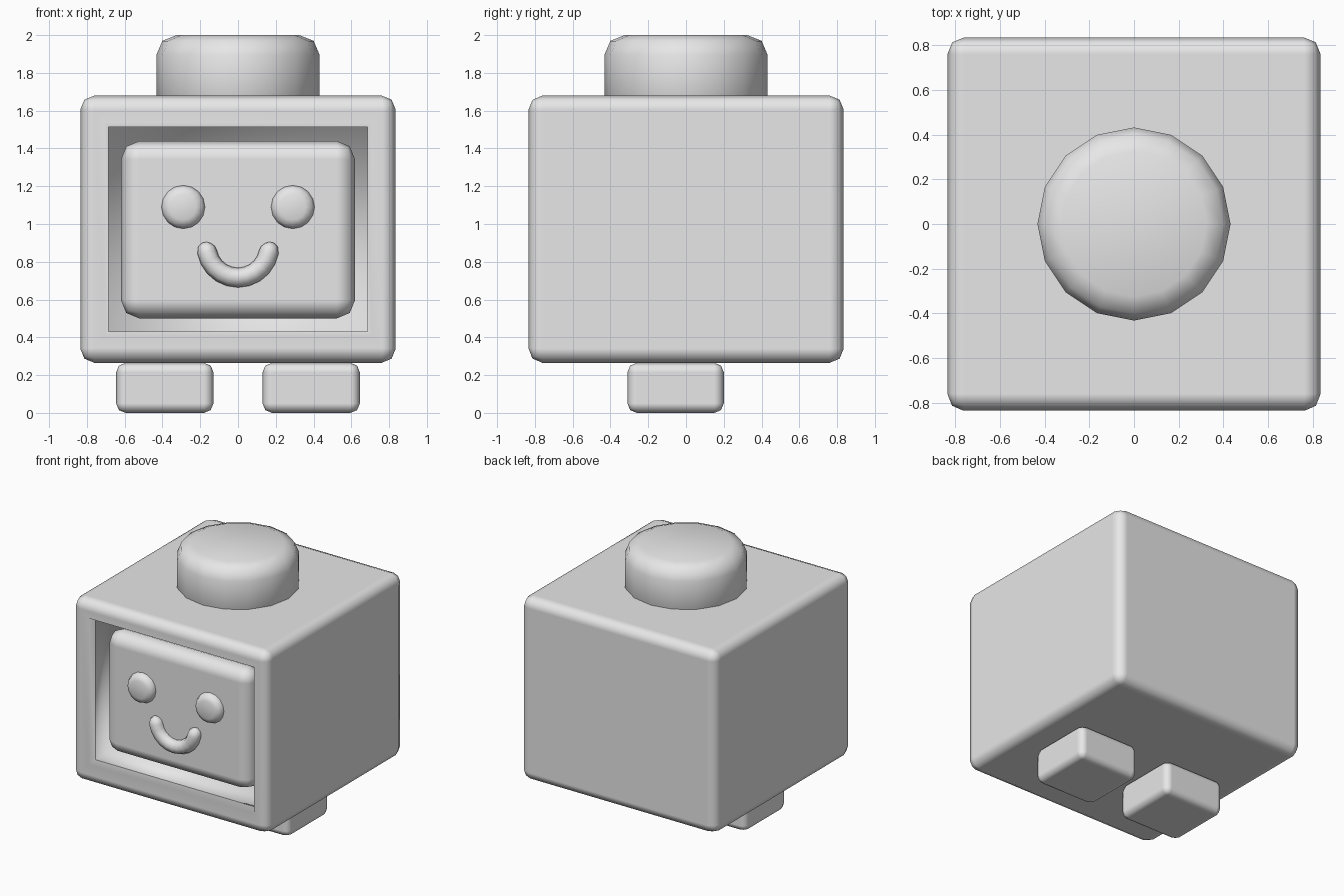
import bpy, bmesh, math
from mathutils import Matrix, Vector

cube = bpy.data.objects.get("Cube")
if cube:
    bpy.data.objects.remove(cube, do_unlink=True)

# Single light grey material
grey = bpy.data.materials.new("light_grey")
grey.use_nodes = True
COLOUR = (0.8, 0.8, 0.8, 1.0)
grey.diffuse_color = COLOUR
grey.node_tree.nodes["Principled BSDF"].inputs["Base Color"].default_value = COLOUR


def finish(name, bm, width, harden=True, weighted=False):
    """Turn a bmesh into a smooth-shaded object with a two-step rounded bevel."""
    mesh = bpy.data.meshes.new(name)
    bmesh.ops.recalc_face_normals(bm, faces=bm.faces)
    for f in bm.faces:
        f.smooth = True
    bm.to_mesh(mesh)
    bm.free()
    mesh.materials.append(grey)
    obj = bpy.data.objects.new(name, mesh)
    bpy.context.collection.objects.link(obj)
    bevel = obj.modifiers.new("rounded_edges", 'BEVEL')
    bevel.width = width
    bevel.segments = 2
    bevel.limit_method = 'WEIGHT' if weighted else 'ANGLE'
    bevel.harden_normals = harden
    return obj


def box_bmesh(lo, hi):
    lo, hi = Vector(lo), Vector(hi)
    bm = bmesh.new()
    mat = Matrix.Translation((lo + hi) / 2) @ Matrix.Diagonal((*(hi - lo), 1))
    bmesh.ops.create_cube(bm, size=1, matrix=mat)
    return bm


def disc(name, radius, depth, matrix, width):
    bm = bmesh.new()
    bmesh.ops.create_cone(bm, cap_ends=True, segments=16, radius1=radius,
                          radius2=radius, depth=depth, matrix=matrix)
    return finish(name, bm, width, harden=False)


# Body: box with a deep recess in the front, rounded on its convex edges only
bm = box_bmesh((-0.835, -0.835, 0.265), (0.835, 0.835, 1.68))
bm.normal_update()
front = min(bm.faces, key=lambda f: f.calc_center_median().y)
bmesh.ops.inset_region(bm, faces=[front], thickness=0.212)
for v in front.verts:
    v.co.z = 0.972 + (v.co.z - 0.972) * 0.97
floor = bmesh.ops.extrude_discrete_faces(bm, faces=[front])["faces"][0]
for v in floor.verts:
    v.co.y += 0.24
bm.normal_update()
weight = bm.edges.layers.float.new("bevel_weight_edge")
for e in bm.edges:
    e[weight] = 1.0 if e.calc_face_angle_signed(0) > 0.5 else 0.0
finish("body", bm, 0.104, weighted=True)

# Face panel inside the recess
finish("face_panel", box_bmesh((-0.62, -0.75, 0.5), (0.62, -0.55, 1.44)), 0.098)

# Round knob on top
disc("top_knob", 0.432, 0.42, Matrix.Translation((0, 0, 1.79)), 0.105)

# Eyes and feet on both sides
for side, s in (("left", 1), ("right", -1)):
    disc(side + "_eye", 0.115, 0.12,
         Matrix.Translation((s * 0.29, -0.74, 1.09)) @ Matrix.Rotation(math.pi / 2, 4, 'X'),
         0.045)
    x0, x1 = sorted((s * 0.13, s * 0.645))
    finish(side + "_foot", box_bmesh((x0, -0.31, 0), (x1, 0.2, 0.265)), 0.05)

# Smile: a tube along an arc, narrowing to rounded ends
R, TUBE = 0.166, 0.052
A0, A1 = math.radians(190), math.radians(350)
path = [(A0 + (A1 - A0) * i / 10, 1.0) for i in range(11)]
cap = [(0.17, 0.85), (0.28, 0.45), (0.31, 0.05)]
path = [(A0 - a, r) for a, r in reversed(cap)] + path + [(A1 + a, r) for a, r in cap]
curve = bpy.data.curves.new("smile", 'CURVE')
curve.dimensions = '3D'
curve.bevel_depth = TUBE
curve.bevel_resolution = 2
curve.use_fill_caps = True
curve.materials.append(grey)
spline = curve.splines.new('POLY')
spline.points.add(len(path) - 1)
for p, (a, r) in zip(spline.points, path):
    p.co = (R * math.cos(a), -0.76, 0.882 + R * math.sin(a), 1)
    p.radius = r
smile = bpy.data.objects.new("smile", curve)
bpy.context.collection.objects.link(smile)
bpy.ops.object.select_all(action='DESELECT')
smile.select_set(True)
bpy.context.view_layer.objects.active = smile
bpy.ops.object.convert(target='MESH')
bpy.ops.object.shade_smooth_by_angle(angle=math.radians(60))
